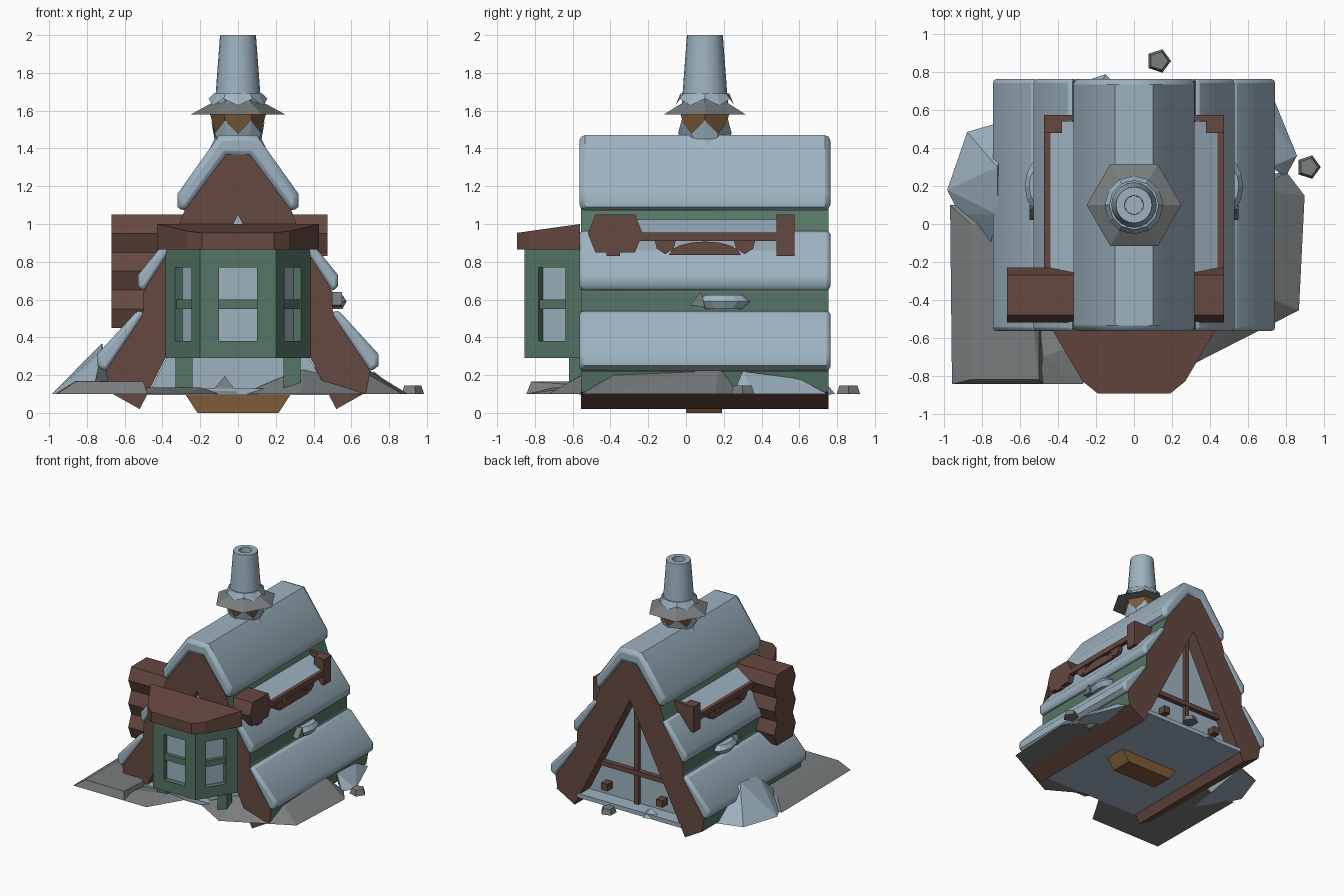
import bpy, bmesh, math
from mathutils import Vector

cube = bpy.data.objects.get("Cube")
if cube:
    bpy.data.objects.remove(cube, do_unlink=True)


def material(name, rgb):
    m = bpy.data.materials.new(name)
    m.use_nodes = True
    m.diffuse_color = (*rgb, 1)
    m.node_tree.nodes["Principled BSDF"].inputs["Base Color"].default_value = (*rgb, 1)
    return m


SNOW = material("snow blue", (0.34, 0.45, 0.53))
BROWN = material("dark timber", (0.13, 0.065, 0.05))
GREEN = material("wall green", (0.09, 0.18, 0.13))
GREY = material("stone grey", (0.19, 0.205, 0.205))
WOOD = material("warm wood", (0.205, 0.105, 0.04))


def finish(name, bm, mat, smooth=False):
    bmesh.ops.recalc_face_normals(bm, faces=bm.faces)
    me = bpy.data.meshes.new(name)
    bm.to_mesh(me)
    bm.free()
    me.materials.append(mat)
    ob = bpy.data.objects.new(name, me)
    bpy.context.collection.objects.link(ob)
    if smooth:
        bpy.ops.object.select_all(action="DESELECT")
        ob.select_set(True)
        bpy.context.view_layer.objects.active = ob
        bpy.ops.object.shade_smooth_by_angle(angle=math.radians(50))
    return ob


def prism(name, profile, axis, a, b, mat, smooth=False):
    """Extrude a 2D profile along an axis from a to b."""
    place = {"x": lambda p, t: (t, p[0], p[1]),
             "y": lambda p, t: (p[0], t, p[1]),
             "z": lambda p, t: (p[0], p[1], t)}[axis]
    bm = bmesh.new()
    low = [bm.verts.new(place(p, a)) for p in profile]
    high = [bm.verts.new(place(p, b)) for p in profile]
    bm.faces.new(low)
    bm.faces.new(high)
    n = len(profile)
    for i in range(n):
        j = (i + 1) % n
        bm.faces.new((low[i], low[j], high[j], high[i]))
    return finish(name, bm, mat, smooth)


def box(name, x, y, z, mat):
    return prism(name, [(x[0], y[0]), (x[1], y[0]), (x[1], y[1]), (x[0], y[1])], "z", *z, mat)


def hull(name, points, mat):
    bm = bmesh.new()
    for p in points:
        bm.verts.new(p)
    bmesh.ops.convex_hull(bm, input=bm.verts)
    return finish(name, bm, mat)


def lathe(name, profile, n, mat, smooth=False, zig=0, at=(0, 0.1)):
    """Revolve (radius, z) points; zig lifts every other vertex of the last ring."""
    bm = bmesh.new()
    rings = []
    for k, (r, z) in enumerate(profile):
        ring = []
        for i in range(n):
            t = 2 * math.pi * i / n
            dz = zig * (-1) ** i if k == len(profile) - 1 else 0
            ring.append(bm.verts.new((at[0] + r * math.cos(t), at[1] + r * math.sin(t), z + dz)))
        rings.append(ring)
    for lo, hi in zip(rings, rings[1:]):
        for i in range(n):
            j = (i + 1) % n
            bm.faces.new((lo[i], lo[j], hi[j], hi[i]))
    bm.faces.new(rings[0])
    if not zig:
        bm.faces.new(rings[-1])
    return finish(name, bm, mat, smooth)


def mirrored(half):
    return half + [(-x, z) for x, z in reversed(half)]


FRONT, BACK = -0.565, 0.765

# Stepped A-frame shell: green outside, timber ends, feet and inside
outer = [(0.06, 1.37), (0.28, 1.08), (0.32, 0.97), (0.5, 0.64), (0.5, 0.545),
         (0.7, 0.22), (0.68, 0.11), (0.52, 0.02)]
loop = mirrored(outer)
loop = loop[:8] + [(0, 1.05)] + loop[8:]
shell = prism("a_frame", loop, "y", FRONT + 0.01, BACK - 0.01, BROWN)
shell.data.materials.append(GREEN)
for f in shell.data.polygons:
    if abs(f.normal.y) < 0.5 and f.normal.x * f.center.x > 0 and f.normal.z > -0.3:
        f.material_index = 1

# Floor, end panels and window bars
box("floor", (-0.49, 0.49), (FRONT, BACK), (0.095, 0.13), SNOW)
for name, y in (("front_panel", -0.5), ("back_panel", 0.62)):
    prism(name, [(-0.47, 0.11), (0.47, 0.11), (0, 1.05)], "y", y, y + 0.02, SNOW)
box("back_mullion", (-0.02, 0.02), (0.64, 0.67), (0.13, 1.02), BROWN)
box("back_crossbar", (-0.33, 0.33), (0.64, 0.68), (0.38, 0.42), BROWN)
for s in (-1, 1):
    box("back_knob", (s * 0.26 - 0.03, s * 0.26 + 0.03), (0.66, 0.73), (0.2, 0.26), BROWN)
hull("base_box", [(sx * w, y, z) for sx in (-1, 1) for y in (0, 0.19)
                  for w, z in ((0.215, 0), (0.28, 0.1))], WOOD)

# Snow blankets on each roof step
cap = mirrored([(0.1, 1.47), (0.32, 1.16), (0.32, 1.09), (0.28, 1.06), (0.06, 1.36)])
tiers = [("roof_cap", cap)]
for s in (-1, 1):
    tiers.append(("middle_snow", [(s * x, z) for x, z in
                 [(0.3, 0.95), (0.335, 0.97), (0.53, 0.73), (0.53, 0.67), (0.5, 0.64)]]))
    tiers.append(("lower_snow", [(s * x, z) for x, z in
                 [(0.49, 0.53), (0.53, 0.545), (0.745, 0.31), (0.745, 0.25), (0.7, 0.215)]]))
for name, prof in tiers:
    ob = prism(name, prof, "y", FRONT, BACK, SNOW, True)
    bev = ob.modifiers.new("soft_ends", "BEVEL")
    bev.width, bev.segments = 0.03, 2
    bev.limit_method, bev.angle_limit = "ANGLE", math.radians(55)

# Side dormers with railing, brackets and a sloped snow roof
for s in (-1, 1):
    def xs(a, b):
        return tuple(sorted((s * a, s * b)))
    prism("dormer_snow", [(s * 0.24, 1.055), (s * 0.45, 0.95), (s * 0.45, 0.92), (s * 0.24, 0.92)],
          "y", -0.35, 0.54, SNOW)
    box("dormer_rail", xs(0.44, 0.475), (-0.4, 0.57), (0.91, 0.955), BROWN)
    box("dormer_back_post", xs(0.38, 0.475), (0.48, 0.575), (0.83, 1.05), BROWN)
    box("dormer_back_wall", xs(0.22, 0.475), (0.545, 0.575), (0.87, 1.05), BROWN)
    box("dormer_front_wall", xs(0.22, 0.475), (-0.42, -0.35), (0.83, 1.05), BROWN)
    for y in (-0.11, 0.31):
        prism("dormer_bracket", [(y - 0.055, 0.91), (y + 0.055, 0.91), (y + 0.045, 0.87),
                                 (y, 0.84), (y - 0.045, 0.87)], "x", s * 0.4, s * 0.465, BROWN)
    arch = [(0.1 + r * math.cos(t), 0.835 + r * 0.38 * math.sin(t))
            for r, ts in ((0.19, range(9)),) for t in [math.pi * i / 8 for i in ts]]
    prism("dormer_arch", arch, "x", s * 0.43, s * 0.465, BROWN)
    box("dormer_wall", xs(0.25, 0.425), (-0.35, 0.54), (0.85, 0.93), SNOW)

# Stacked log ends beside the front
def log(name, x0, x1, z):
    prism(name, [(-0.52, z), (-0.48, z + 0.1), (-0.27, z + 0.1), (-0.23, z),
                 (-0.27, z - 0.1), (-0.48, z - 0.1)], "x", x0, x1, BROWN)


log("right_log", 0.2, 0.475, 0.95)
for z in (0.95, 0.75, 0.55):
    log("left_log", -0.67, -0.25, z)

# Bay window: each wall is a frame around a recessed pane
def bay_wall(p, q, u0, u1):
    p, q = Vector(p), Vector(q)
    d = (q - p).normalized()
    inward = Vector((-d.y, d.x))

    def part(name, a, b, z0, z1, mat, i0=0.0, i1=0.05):
        pa, pb = p.lerp(q, a), p.lerp(q, b)
        quad = [pa + inward * i0, pb + inward * i0, pb + inward * i1, pa + inward * i1]
        prism(name, [tuple(v) for v in quad], "z", z0, z1, mat)
    part("bay_sill", 0, 1, 0.29, 0.38, GREEN)
    part("bay_header", 0, 1, 0.77, 0.88, GREEN)
    part("bay_post", 0, u0, 0.38, 0.77, GREEN)
    part("bay_post", u1, 1, 0.38, 0.77, GREEN)
    part("bay_mullion", u0, u1, 0.55, 0.6, GREEN, 0.01, 0.04)
    part("bay_pane", u0, u1, 0.38, 0.77, SNOW, 0.045, 0.052)


A, B = (0.2, -0.855), (0.385, -0.555)
bay_wall((-A[0], A[1]), A, 0.25, 0.75)
bay_wall(A, B, 0.25, 0.72)
bay_wall((-B[0], B[1]), (-A[0], A[1]), 0.28, 0.75)
prism("bay_floor", [(-B[0], B[1]), (-A[0], A[1]), A, B], "z", 0.291, 0.33, GREEN)
roof = prism("bay_roof", mirrored([(0.19, -0.895), (0.27, -0.83), (0.43, -0.56)]),
             "z", 0.865, 1.0, BROWN)
for v in roof.data.vertices:
    if v.co.z > 0.9:
        v.co.z = 1.0 + (v.co.y + 0.56) * 0.14
for s in (-1, 1):
    box("bay_leg", (s * 0.285 - 0.045, s * 0.285 + 0.045), (-0.62, -0.55), (0.13, 0.3), GREEN)

# Chimney: wooden collar, snow rim, hexagonal skirt and hollow pipe
lathe("chimney_base", [(0.1, 1.4), (0.15, 1.59)], 6, WOOD)
lathe("chimney_base_snow", [(0.15, 1.4), (0.125, 1.45), (0.142, 1.515)], 12, SNOW, zig=0.035)
lathe("chimney_skirt", [(0.25, 1.58), (0.14, 1.64), (0.11, 1.68)], 6, GREY)
lathe("chimney_rim_snow", [(0.13, 1.69), (0.155, 1.645)], 12, SNOW, zig=0.018)
lathe("chimney_pipe", [(0.125, 1.6), (0.095, 2.0), (0.05, 2.0), (0.048, 1.93)], 20, SNOW, True)

# Ground plates, snow drifts and stones
def drift(name, rim, tops, mat):
    hull(name, [(x, y, 0.1) for x, y in rim] + tops, mat)


drift("left_ground", [(-0.97, 0.1), (-0.96, -0.845), (-0.48, -0.845), (-0.5, 0.1)],
      [(-0.86, -0.82, 0.165), (-0.5, -0.82, 0.165), (-0.6, 0.05, 0.17), (-0.86, 0.0, 0.17)], GREY)
drift("front_ground", [(-0.5, -0.845), (-0.27, -0.845), (-0.1, -0.56), (-0.5, -0.5)],
      [(-0.48, -0.7, 0.135), (-0.2, -0.6, 0.135)], GREY)
drift("front_stone", [(-0.15, -0.57), (0.0, -0.57), (-0.06, -0.5)], [(-0.07, -0.54, 0.195)], GREY)
drift("right_ground", [(0.02, -0.55), (0.33, -0.73), (0.87, -0.455), (0.9, 0.15), (0.8, 0.28),
                       (0.5, 0.2)],
      [(0.35, -0.48, 0.24), (0.66, -0.37, 0.22), (0.68, 0.18, 0.235)], GREY)
drift("left_drift", [(-0.985, 0.18), (-0.88, 0.485), (-0.76, 0.52), (-0.66, 0.55),
                     (-0.77, -0.16), (-0.92, 0.05)],
      [(-0.72, 0.3, 0.37), (-0.72, 0.05, 0.33)], SNOW)
drift("right_drift", [(0.7, 0.75), (0.74, 0.62), (0.86, 0.36), (0.8, 0.25), (0.65, 0.4)],
      [(0.72, 0.3, 0.22), (0.69, 0.6, 0.18)], SNOW)
drift("back_drift", [(-0.3, 0.74), (-0.15, 0.79), (-0.1, 0.74)], [(-0.18, 0.73, 0.17)], SNOW)
for x, y in ((0.92, 0.3), (0.13, 0.86)):
    lathe("stone", [(0.065, 0.1), (0.05, 0.145)], 5, GREY, at=(x, y))

# Snow lumps caught between the roof steps
for s in (-1, 1):
    hull("snow_lump", [(s * (0.5 + 0.075 * math.sin(t) * k), 0.2 + 0.14 * math.cos(t) * k, z)
                       for k, z in ((0.7, 0.55), (1, 0.59), (0.7, 0.625))
                       for t in [math.pi * i / 6 for i in range(7)]], SNOW)
    hull("lump_stone", [(s * x, y, z) for x in (0.49, 0.55) for y, z in
                        ((0.02, 0.57), (0.1, 0.56), (0.08, 0.64))], GREY)
